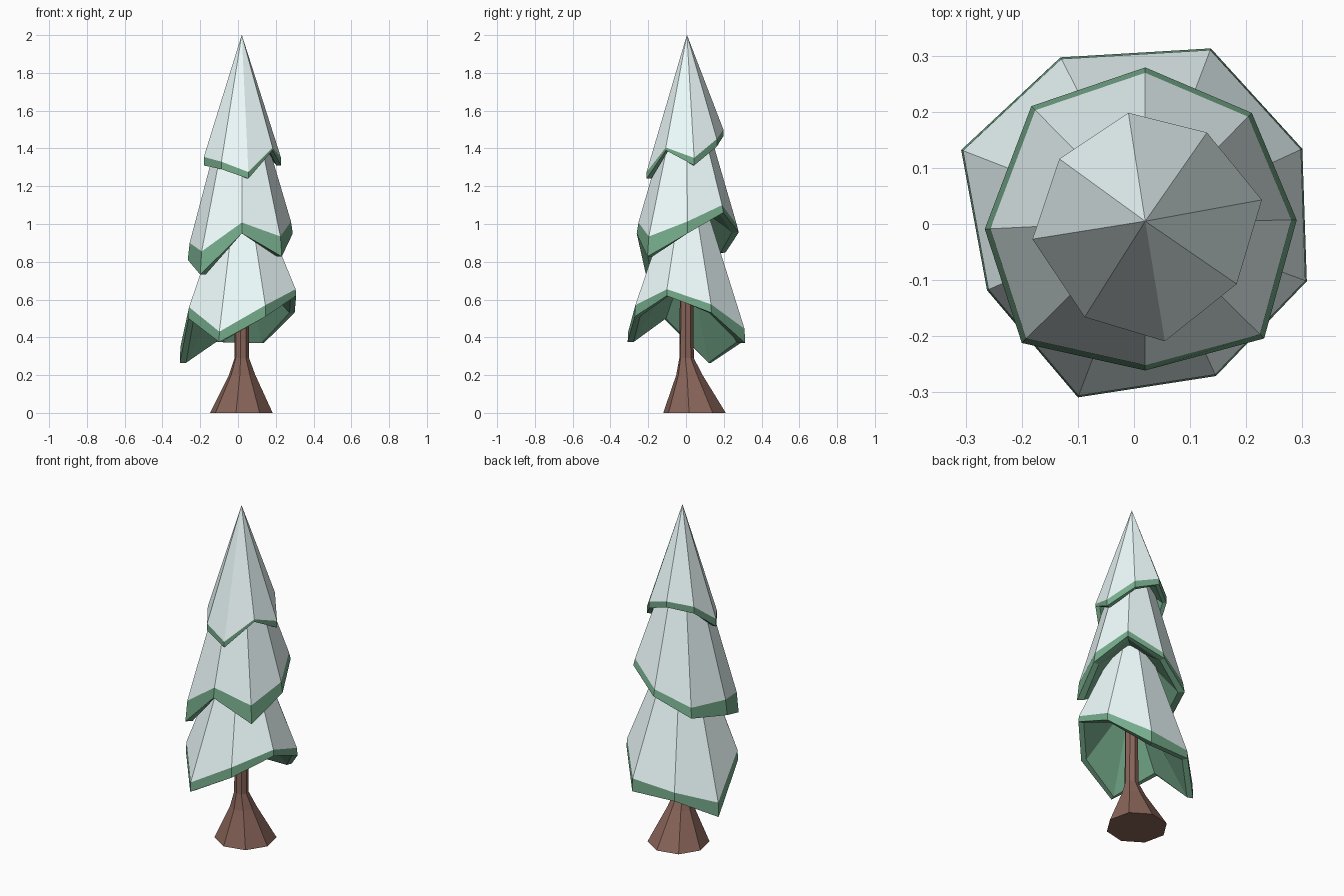
import bpy
from math import cos, sin, tau

if "Cube" in bpy.data.objects:
    bpy.data.objects.remove(bpy.data.objects["Cube"])


def material(name, rgb):
    m = bpy.data.materials.new(name)
    m.diffuse_color = (*rgb, 1)
    m.use_nodes = True
    m.node_tree.nodes["Principled BSDF"].inputs["Base Color"].default_value = m.diffuse_color
    return m


SNOW = material("snow", (0.86, 0.98, 0.98))
GREEN = material("needles", (0.18, 0.41, 0.26))
BARK = material("bark", (0.25, 0.13, 0.10))
CX, CY = 0.02, 0.005


def loft(name, rings, mat, cap_start=False, cap_end=False):
    """Skin 8-point rings (counter-clockwise) into a flat-shaded mesh."""
    n = len(rings[0])
    verts = [p for r in rings for p in r]
    faces = []
    for k in range(len(rings) - 1):
        a, b = k * n, (k + 1) * n
        for i in range(n):
            j = (i + 1) % n
            faces.append((a + i, a + j, b + j, b + i))
    if cap_start:
        faces.append(tuple(reversed(range(n))))
    if cap_end:
        last = (len(rings) - 1) * n
        faces.append(tuple(range(last, last + n)))
    me = bpy.data.meshes.new(name)
    me.from_pydata(verts, [], faces)
    me.materials.append(mat)
    ob = bpy.data.objects.new(name, me)
    bpy.context.collection.objects.link(ob)
    return ob


def scaled(ring, k, z=None):
    """Pull a rim toward the trunk axis, optionally flattening it to height z."""
    return [(CX + (x - CX) * k, CY + (y - CY) * k, h if z is None else z)
            for x, y, h in ring]


def tier(name, rim, snow_k, top_k, top_z, inset, ceiling_z):
    """rim: x, y, snow edge height, green edge height."""
    bottom = [(x, y, g) for x, y, s, g in rim]
    edge = [(x, y, s) for x, y, s, g in rim]
    snow_edge = scaled(edge, snow_k)
    # snow cap
    loft(name + "_snow", [snow_edge, scaled(edge, top_k, top_z)], SNOW, cap_end=True)
    # green rim, lip and shallow hollow underside
    loft(name + "_branches",
         [scaled(bottom, 0.12, ceiling_z), scaled(bottom, inset), bottom, snow_edge],
         GREEN, cap_start=True)


# branch tiers, rim points counter-clockwise from +x
tier("top_tier", [
    (0.228, 0.043, 1.35, 1.31), (0.13, 0.163, 1.45, 1.41),
    (-0.01, 0.198, 1.50, 1.465), (-0.133, 0.116, 1.47, 1.43),
    (-0.181, -0.027, 1.355, 1.31), (-0.088, -0.166, 1.33, 1.29),
    (0.055, -0.209, 1.275, 1.24), (0.183, -0.107, 1.405, 1.39)],
    1.0, 0.003, 2.0, 0.88, 1.55)

tier("middle_tier", [
    (0.29, 0.007, 1.013, 0.95), (0.21, 0.198, 1.10, 1.06),
    (0.02, 0.279, 0.995, 0.955), (-0.183, 0.21, 0.91, 0.85),
    (-0.266, -0.009, 0.90, 0.81), (-0.20, -0.212, 0.855, 0.732),
    (0.02, -0.261, 1.008, 0.95), (0.232, -0.204, 0.934, 0.828)],
    0.965, 0.30, 1.62, 0.87, 1.12)

tier("lower_tier", [
    (0.30, 0.134, 0.575, 0.53), (0.137, 0.313, 0.445, 0.37),
    (-0.131, 0.297, 0.425, 0.375), (-0.308, 0.132, 0.35, 0.265),
    (-0.262, -0.118, 0.56, 0.50), (-0.10, -0.309, 0.43, 0.375),
    (0.146, -0.271, 0.57, 0.51), (0.308, -0.102, 0.655, 0.62)],
    0.99, 0.24, 1.18, 0.90, 0.78)


# trunk: flared root tapering to a thin stem
def octagon(x, y, z, r):
    return [(x + r * cos(tau * (i - 0.22) / 8), y + r * sin(tau * (i - 0.22) / 8), z)
            for i in range(8)]


loft("trunk", [octagon(0.018, 0.045, 0.0, 0.168), octagon(0.022, 0.018, 0.2, 0.071),
               octagon(0.02, 0.003, 0.29, 0.039), octagon(0.02, 0.003, 0.85, 0.034)],
     BARK, cap_start=True, cap_end=True)
